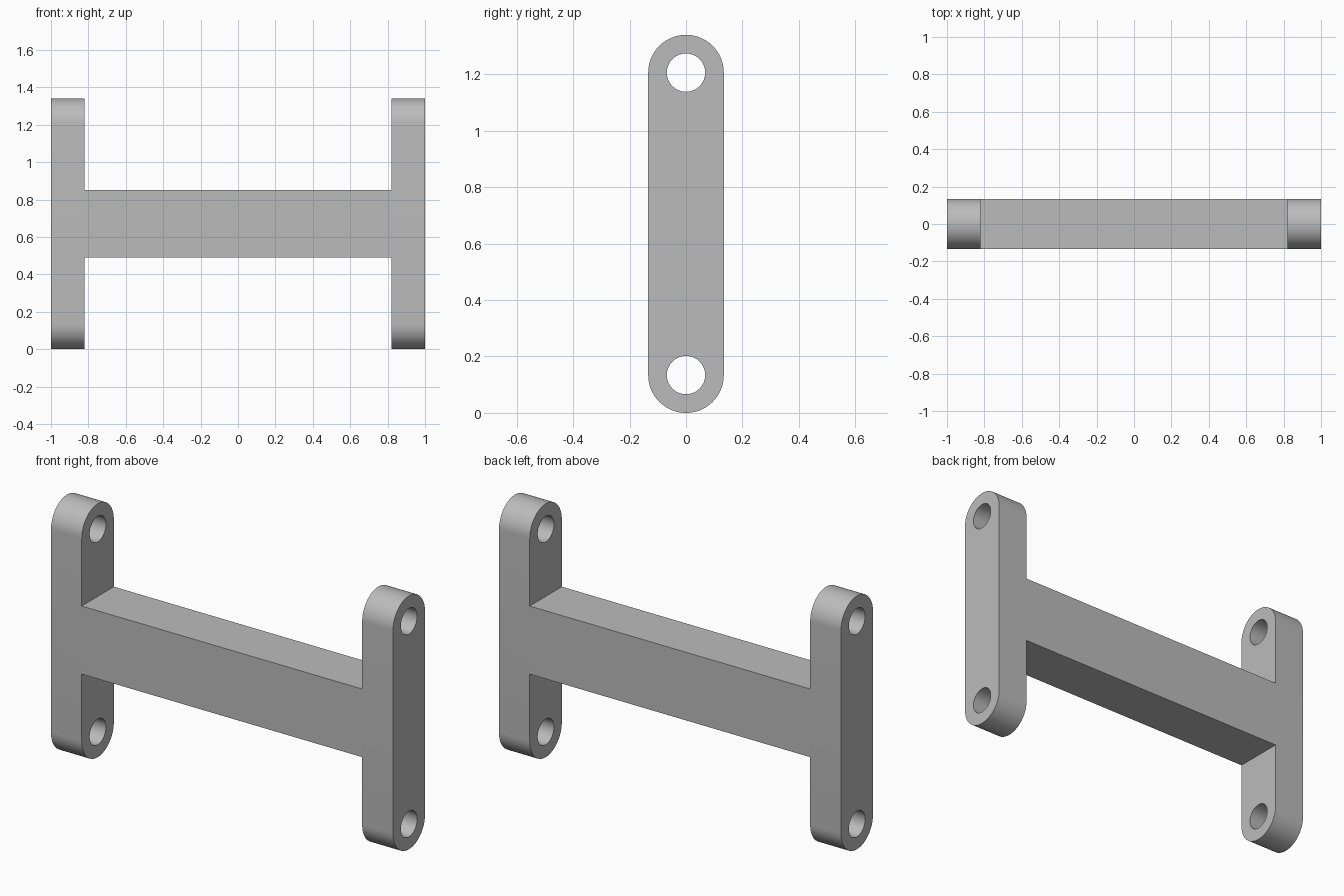
import bpy, bmesh, math
from mathutils import Vector

cube = bpy.data.objects.get("Cube")
if cube:
    bpy.data.objects.remove(cube, do_unlink=True)

HALF_LENGTH = 1.0       # half of the overall width
PLATE = 0.18            # end plate thickness
RADIUS = 0.134          # rounded end radius, also half the depth
HEIGHT = 1.34
HOLE = 0.068
BAR_LOW, BAR_HIGH = 0.49, 0.85
STEPS = 32              # segments per half circle
LOW, HIGH = RADIUS, HEIGHT - RADIUS   # hole centre heights

grey = bpy.data.materials.new("plain grey")
grey.use_nodes = True
colour = (0.5, 0.5, 0.5, 1)
grey.diffuse_color = colour
grey.node_tree.nodes["Principled BSDF"].inputs["Base Color"].default_value = colour


def arc(z, radius, start, sweep, count):
    """Points (y, z) along an arc, starting at an angle."""
    angles = [start + sweep * i / STEPS for i in range(count)]
    return [(radius * math.cos(a), z + radius * math.sin(a)) for a in angles]


def add_object(name, bm):
    bmesh.ops.recalc_face_normals(bm, faces=bm.faces)
    mesh = bpy.data.meshes.new(name)
    bm.to_mesh(mesh)
    bm.free()
    mesh.materials.append(grey)
    obj = bpy.data.objects.new(name, mesh)
    bpy.context.collection.objects.link(obj)
    return obj


def end_plate(name, x):
    """Upright slot-shaped plate with a hole at each end."""
    bm = bmesh.new()
    outline = (arc(HIGH, RADIUS, 0, math.pi, STEPS + 1)
               + arc(LOW, RADIUS, math.pi, math.pi, STEPS + 1))
    holes = [arc(z, HOLE, 0, 2 * math.pi, STEPS) for z in (LOW, HIGH)]
    edges = []
    for loop in [outline] + holes:
        verts = [bm.verts.new((x, y, z)) for y, z in loop]
        edges += [bm.edges.new((verts[i - 1], v)) for i, v in enumerate(verts)]
    bmesh.ops.triangle_fill(bm, edges=edges, use_beauty=True, use_dissolve=False,
                            normal=Vector((1, 0, 0)))
    # Thicken the flat face into a solid
    grown = bmesh.ops.extrude_face_region(bm, geom=bm.faces[:], use_keep_orig=True)
    moved = [g for g in grown["geom"] if isinstance(g, bmesh.types.BMVert)]
    bmesh.ops.translate(bm, verts=moved, vec=(PLATE, 0, 0))
    obj = add_object(name, bm)
    bpy.ops.object.select_all(action="DESELECT")
    obj.select_set(True)
    bpy.context.view_layer.objects.active = obj
    bpy.ops.object.shade_smooth_by_angle(angle=math.radians(30))


# End plates
end_plate("left_end_plate", HALF_LENGTH - PLATE)
end_plate("right_end_plate", -HALF_LENGTH)

# Crossbar between the plates, open where it meets them
bm = bmesh.new()
bmesh.ops.create_cube(bm, size=1)
bmesh.ops.scale(bm, verts=bm.verts,
                vec=(2 * (HALF_LENGTH - PLATE), 2 * RADIUS, BAR_HIGH - BAR_LOW))
bmesh.ops.translate(bm, verts=bm.verts, vec=(0, 0, (BAR_LOW + BAR_HIGH) / 2))
bm.normal_update()
caps = [f for f in bm.faces if abs(f.normal.x) > 0.9]
bmesh.ops.delete(bm, geom=caps, context="FACES_ONLY")
add_object("crossbar", bm)
